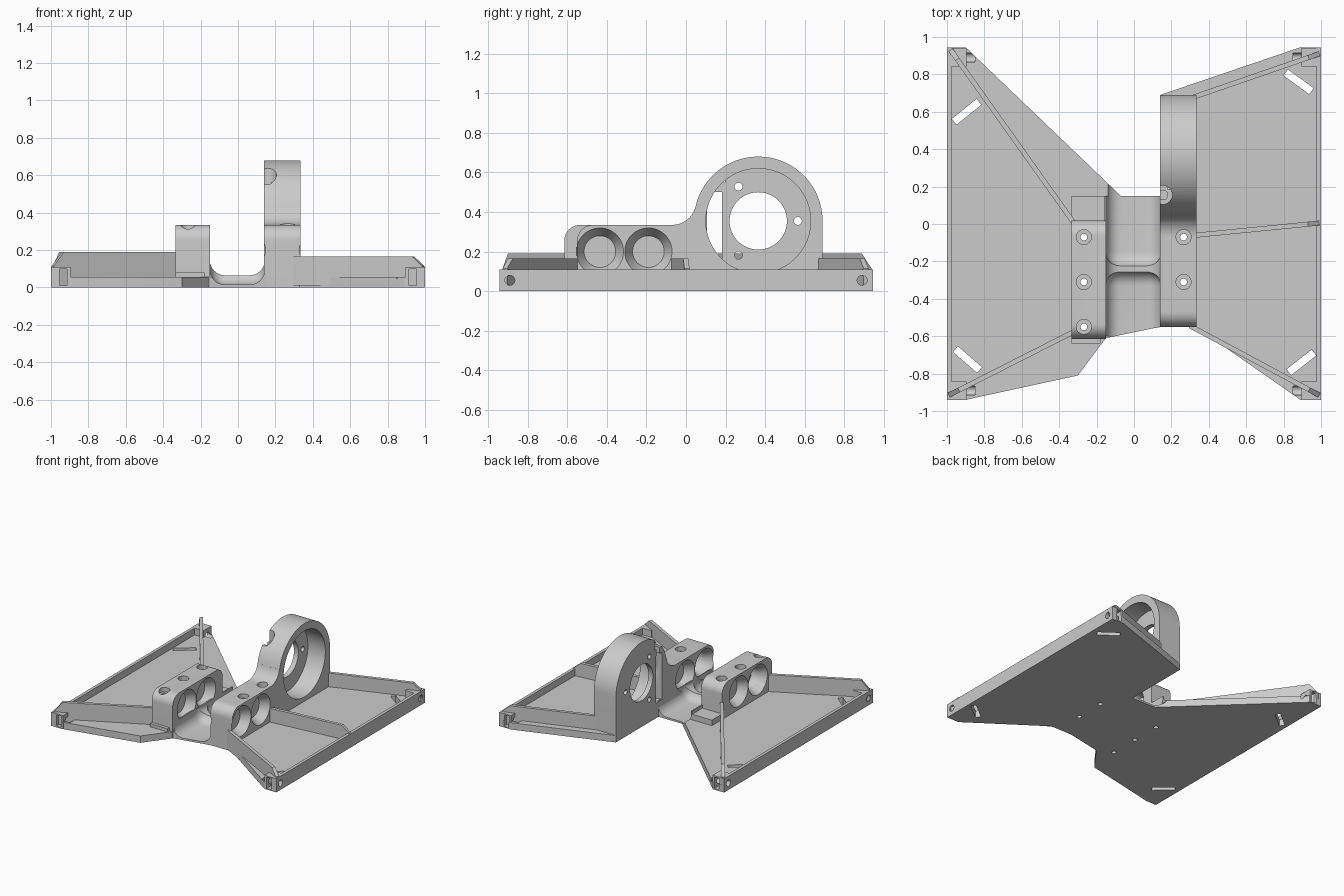
import bpy
import bmesh
import math
from mathutils import Matrix, Vector

if "Cube" in bpy.data.objects:
    bpy.data.objects.remove(bpy.data.objects["Cube"])

grey = bpy.data.materials.new("plain_grey")
grey.use_nodes = True
grey.diffuse_color = (0.6, 0.6, 0.6, 1)
grey.node_tree.nodes["Principled BSDF"].inputs["Base Color"].default_value = (0.6, 0.6, 0.6, 1)


def finish(name, bm):
    bmesh.ops.recalc_face_normals(bm, faces=bm.faces[:])
    me = bpy.data.meshes.new(name)
    bm.to_mesh(me)
    bm.free()
    me.materials.append(grey)
    ob = bpy.data.objects.new(name, me)
    bpy.context.collection.objects.link(ob)
    return ob


def prism(name, pts, axis, lo, hi):
    """Extrude a flat profile along an axis: (y, z) along x, (x, z) along y, (x, y) along z."""
    place = {"x": lambda a, b: (lo, a, b), "y": lambda a, b: (a, lo, b),
             "z": lambda a, b: (a, b, lo)}[axis]
    bm = bmesh.new()
    face = bm.faces.new([bm.verts.new(place(a, b)) for a, b in pts])
    new = bmesh.ops.extrude_face_region(bm, geom=[face])["geom"]
    shift = Vector([hi - lo if axis == k else 0 for k in "xyz"])
    bmesh.ops.translate(bm, vec=shift, verts=[v for v in new if isinstance(v, bmesh.types.BMVert)])
    return finish(name, bm)


def box(name, lo, hi, fillet=0):
    bm = bmesh.new()
    bmesh.ops.create_cube(bm, size=1)
    for v in bm.verts:
        v.co = [(a + b) / 2 + c * (b - a) for a, b, c in zip(lo, hi, v.co)]
    if fillet:
        bmesh.ops.bevel(bm, geom=bm.edges[:], offset=fillet, segments=8,
                        profile=0.5, affect="EDGES")
    return finish(name, bm)


def rod(axis, start, length, r1, r2=None):
    bm = bmesh.new()
    bmesh.ops.create_cone(bm, cap_ends=True, segments=48, radius1=r1,
                          radius2=r1 if r2 is None else r2, depth=length)
    bmesh.ops.translate(bm, vec=(0, 0, length / 2), verts=bm.verts)
    turn = Matrix.Rotation(math.pi / 2, 4, "Y") if axis == "x" else Matrix()
    bmesh.ops.transform(bm, matrix=Matrix.Translation(start) @ turn, verts=bm.verts)
    return finish("cutter", bm)


def cut(cutter, *targets):
    cutter.hide_render = True
    for ob in targets:
        mod = ob.modifiers.new("cut", "BOOLEAN")
        mod.operation = "DIFFERENCE"
        mod.solver = "EXACT"
        mod.object = cutter
        bpy.context.view_layer.objects.active = ob
        bpy.ops.object.modifier_apply(modifier=mod.name)
    bpy.data.objects.remove(cutter)


def arc(cy, cz, r, start, end, n=10):
    return [(cy + r * math.cos(math.radians(start + (end - start) * i / n)),
             cz + r * math.sin(math.radians(start + (end - start) * i / n)))
            for i in range(n + 1)]


# Base plate
plate = prism("base_plate", [
    (-1, 0.945), (-0.9, 0.945), (-0.07, 0.15), (0.14, 0.15), (0.14, 0.69),
    (0.89, 0.945), (1, 0.945), (1, -0.94), (0.89, -0.94), (0.33, -0.55),
    (0.14, -0.55), (-0.15, -0.61), (-0.3, -0.81), (-0.9, -0.94), (-1, -0.94)],
    "z", 0, 0.055)

# Slanted mounting slots through the plate
for x, y, angle in [(0.88, 0.76, -36), (-0.895, 0.6, 39), (-0.89, -0.725, -41), (0.895, -0.74, 38)]:
    slot = box("slot_cutter", (-0.085, -0.02, -0.1), (0.085, 0.02, 0.2))
    slot.location = (x, y, 0)
    slot.rotation_euler.z = math.radians(angle)
    bpy.context.view_layer.update()
    cut(slot, plate)

# Side rims and corner blocks with bolt holes and nut slots
for sx, side in [(1, "left"), (-1, "right")]:
    xs = sorted((sx * 0.975, sx))
    rim = box(side + "_rim", (xs[0], -0.94, 0), (xs[1], 0.945, 0.11))
    for sy, end in [(1, "back"), (-1, "front")]:
        xs = sorted((sx * 0.895, sx))
        ys = sorted((sy * 0.843, sy * 0.942))
        corner = box(f"{end}_{side}_corner", (xs[0], ys[0], 0), (xs[1], ys[1], 0.11))
        cut(rod("x", (sx * 0.95 - 0.1, sy * 0.89, 0.055), 0.2, 0.025), corner, rim, plate)
        ys = sorted((sy * 0.88, sy * 1.0))
        cut(box("nut_cutter", (sx * 0.935 - 0.02, ys[0], 0.01), (sx * 0.935 + 0.02, ys[1], 0.1)),
            corner, plate)


# Stiffening ribs with sloped outer ends
def rib(name, inner, outer, h):
    run = Vector(outer) - Vector(inner)
    length = run.length
    ob = prism(name, [(0, 0.01), (length, 0.01), (length, 0.115),
                      (length - 0.06, h), (0, h)], "y", -0.013, 0.013)
    ob.location = (inner[0], inner[1], 0)
    ob.rotation_euler.z = math.atan2(run.y, run.x)


rib("back_right_rib", (-0.325, 0.01), (-0.98, 0.93), 0.19)
rib("front_right_rib", (-0.3, -0.565), (-0.99, -0.915), 0.19)
rib("back_left_rib", (0.3, 0.672), (0.99, 0.91), 0.165)
rib("middle_left_rib", (0.3, -0.063), (0.99, 0.005), 0.165)
rib("front_left_rib", (0.3, -0.545), (0.99, -0.915), 0.165)

# Right bearing block with its ledges
right_block = prism("right_bearing_block",
                    [(-0.615, 0), (0.02, 0)] + arc(-0.06, 0.255, 0.08, 0, 90)
                    + arc(-0.535, 0.255, 0.08, 90, 180), "x", -0.335, -0.15)
front_ledge = box("front_ledge", (-0.335, -0.64, 0), (-0.18, -0.6, 0.08))
back_ledge = box("back_ledge", (-0.335, 0, 0), (-0.15, 0.15, 0.1))

# Left bearing block flowing into the round motor mount
left_block = prism("left_bearing_block_and_motor_mount",
                   [(-0.55, 0), (0.69, 0)] + arc(0.365, 0.355, 0.325, 0, 167, 40)
                   + arc(-0.069, 0.455, 0.12, -13, -90)
                   + arc(-0.47, 0.255, 0.08, 90, 180), "x", 0.14, 0.335)

# Twin bearing bores, countersunk from both faces
for block, x0, x1 in [(right_block, -0.335, -0.15), (left_block, 0.14, 0.335)]:
    for y in (-0.435, -0.19):
        cut(rod("x", (x0 - 0.1, y, 0.2), 0.4, 0.085), block)
        cut(rod("x", (x0 - 0.001, y, 0.2), 0.07, 0.12, 0.08), block)
        cut(rod("x", (x1 - 0.069, y, 0.2), 0.07, 0.08, 0.12), block)

# Motor pocket, shaft hole, three screw holes and side slit
cut(rod("x", (0.18, 0.365, 0.355), 0.3, 0.265), left_block)
cut(rod("x", (0.05, 0.365, 0.355), 0.3, 0.145), left_block)
for a in (0, 120, 240):
    t = math.radians(a)
    cut(rod("x", (0.05, 0.365 + 0.2 * math.cos(t), 0.355 + 0.2 * math.sin(t)), 0.3, 0.02), left_block)
cut(box("slit_cutter", (0.1, 0.107, 0.12), (0.19, 0.182, 0.5)), left_block)
cut(rod("z", (0.155, 0.155, 0.55), 0.3, 0.05), left_block)
cut(rod("z", (0.155, 0.155, 0.4), 0.3, 0.025), left_block)

# Counterbored vertical screw holes
for block, x, rows in [(right_block, -0.268, (-0.07, -0.31, -0.55)), (left_block, 0.265, (-0.07, -0.31))]:
    for y in rows:
        cut(rod("z", (x, y, 0.3), 0.2, 0.04), block)
        cut(rod("z", (x, y, -0.1), 0.6, 0.018), block, plate)

# Filleted channel between the blocks, with two dips and a ridge
channel = prism("channel", [(-0.16, -0.6), (0.15, -0.55), (0.15, 0.15), (-0.16, 0.15)], "z", 0, 0.125)
cut(box("channel_cutter", (-0.15, -0.9, 0.065), (0.143, 0.5, 0.5), 0.08), channel, plate)
for y0, y1 in [(-0.8, -0.25), (-0.23, 0.4)]:
    cut(box("dip_cutter", (-0.15, y0, 0.015), (0.143, y1, 0.5), 0.08), channel, plate)

# Smooth the round surfaces and keep the edges sharp
bpy.ops.object.select_all(action="DESELECT")
for ob in (plate, right_block, left_block, channel):
    ob.select_set(True)
bpy.context.view_layer.objects.active = plate
bpy.ops.object.shade_smooth_by_angle(angle=math.radians(30))
